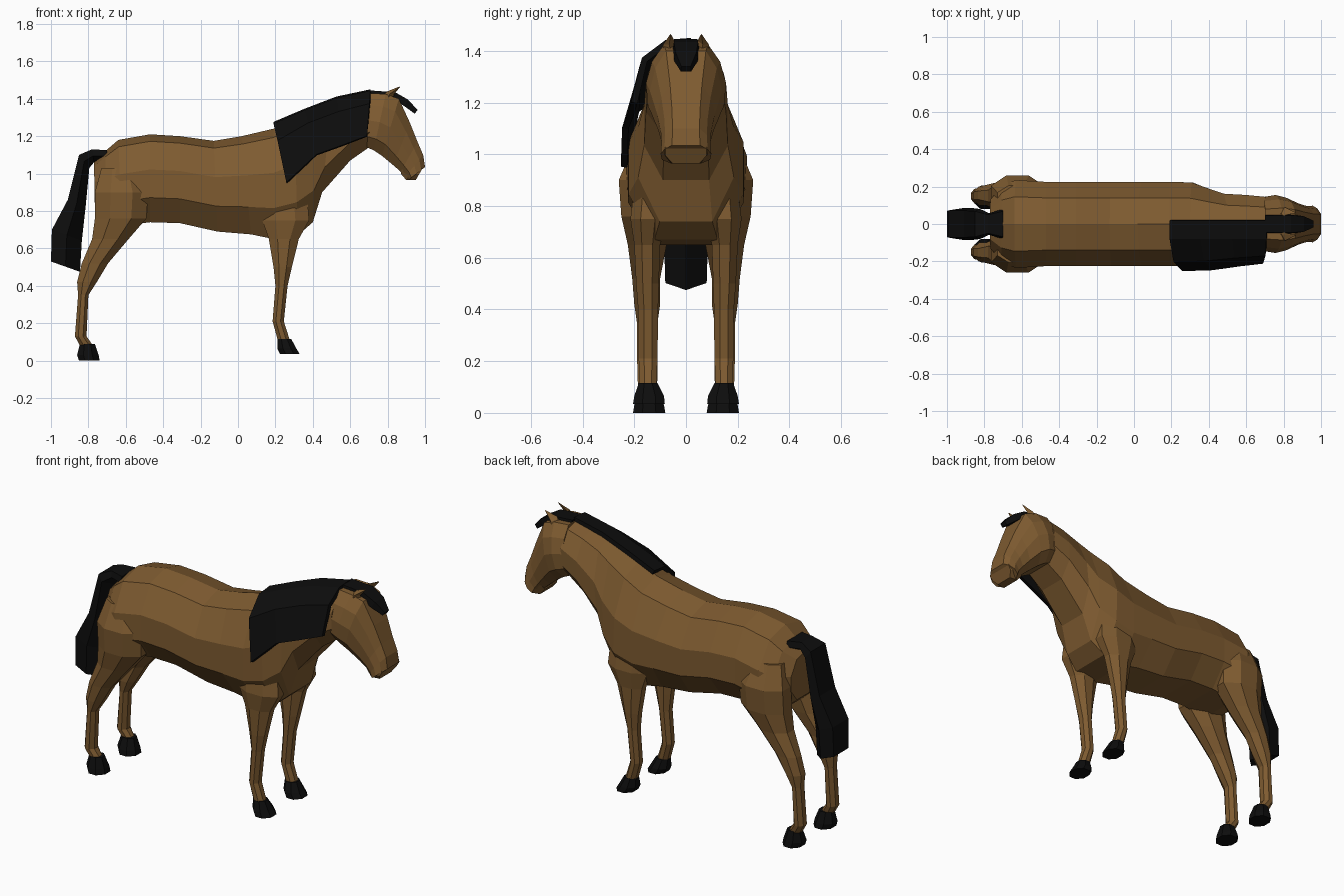
import bpy, bmesh, math


def material(name, rgb):
    m = bpy.data.materials.new(name)
    m.diffuse_color = (*rgb, 1)
    return m


COAT = material("bay_coat", (0.21, 0.105, 0.03))
HAIR = material("black_hair", (0.004, 0.004, 0.004))


def loft(name, rings, mat, mirror=False):
    """Skin a list of equal-length closed rings and cap both ends."""
    bm = bmesh.new()
    vs = [[bm.verts.new(p) for p in r] for r in rings]
    n = len(vs[0])
    for a, b in zip(vs, vs[1:]):
        for i in range(n):
            j = (i + 1) % n
            bm.faces.new((a[i], a[j], b[j], b[i]))
    bm.faces.new(vs[0])
    bm.faces.new(vs[-1])
    bmesh.ops.recalc_face_normals(bm, faces=bm.faces)
    return finish(name, bm, mat, mirror)


def finish(name, bm, mat, mirror=False):
    me = bpy.data.meshes.new(name)
    bm.to_mesh(me)
    bm.free()
    me.materials.append(mat)
    ob = bpy.data.objects.new(name, me)
    bpy.context.collection.objects.link(ob)
    if mirror:
        mod = ob.modifiers.new("mirror", 'MIRROR')
        mod.use_axis = (False, True, False)
    return ob


def spine_rings(stations, profile):
    """Symmetric rings from (top x, top z, bottom x, bottom z, half width)."""
    out = []
    for xt, zt, xb, zb, w in stations:
        half = [(xt + (xb - xt) * t, w * f, zt + (zb - zt) * t) for t, f in profile]
        out.append(half + [(x, -y, z) for x, y, z in reversed(half) if y > 0])
    return out


def limb_rings(stations, sides=8):
    """Chamfered boxes from (z, x0, x1, y0, y1), heel/toe slope in x."""
    out = []
    for z, x0, x1, y0, y1 in stations:
        cx, cy, rx, ry = (x0 + x1) / 2, (y0 + y1) / 2, (x1 - x0) / 2, (y1 - y0) / 2
        k = 1 / math.cos(math.pi / sides)
        out.append([(cx + k * rx * math.cos(a), cy + k * ry * math.sin(a), z)
                    for a in [(i + 0.5) * 2 * math.pi / sides for i in range(sides)]])
    return out


# Body and neck
BODY = [(0, 0), (0.08, 0.62), (0.40, 1), (0.72, 1), (1, 0.55), (1, 0)]
loft("body", spine_rings([
    (-0.77, 1.06, -0.765, 0.80, 0.13),
    (-0.71, 1.12, -0.70, 0.74, 0.205),
    (-0.64, 1.18, -0.62, 0.72, 0.235),
    (-0.47, 1.21, -0.47, 0.74, 0.225),
    (-0.31, 1.20, -0.31, 0.735, 0.225),
    (-0.13, 1.175, -0.11, 0.69, 0.225),
    (0.02, 1.20, 0.07, 0.675, 0.225),
    (0.19, 1.24, 0.19, 0.65, 0.225),
    (0.30, 1.30, 0.32, 0.67, 0.222),
    (0.42, 1.35, 0.40, 0.74, 0.185),
    (0.50, 1.38, 0.45, 0.90, 0.162),
    (0.60, 1.41, 0.60, 1.07, 0.155),
    (0.71, 1.435, 0.70, 1.14, 0.145)], BODY), COAT)

# Head, tapering to the muzzle
HEAD = [(0, 0.55), (0.22, 0.85), (0.5, 1), (0.8, 0.95), (1, 0.6)]
loft("head", spine_rings([
    (0.70, 1.43, 0.69, 1.14, 0.145),
    (0.79, 1.425, 0.725, 1.125, 0.155),
    (0.86, 1.40, 0.77, 1.095, 0.14),
    (0.92, 1.27, 0.83, 1.045, 0.112),
    (0.96, 1.17, 0.87, 1.01, 0.098),
    (0.99, 1.10, 0.895, 0.985, 0.095),
    (1.00, 1.035, 0.91, 0.965, 0.098)], HEAD), COAT)

# Lower lip under the muzzle
loft("lower_lip", spine_rings([
    (0.89, 1.08, 0.87, 1.0, 0.085),
    (0.95, 1.05, 0.90, 0.965, 0.09),
    (0.985, 1.025, 0.95, 0.965, 0.08)],
    [(0, 1), (0.5, 1), (1, 0.65)]), COAT)

# Ears
loft("ears", [
    [(0.74, 0.055, 1.39), (0.79, 0.095, 1.37), (0.83, 0.06, 1.40), (0.78, 0.035, 1.415)],
    [(0.79, 0.055, 1.43), (0.81, 0.088, 1.425), (0.835, 0.065, 1.425), (0.80, 0.045, 1.44)],
    [(0.862, 0.06, 1.465), (0.864, 0.062, 1.463), (0.866, 0.06, 1.462), (0.864, 0.058, 1.464)],
], COAT, mirror=True)

# Front legs
loft("front_legs", limb_rings([
    (0.88, 0.12, 0.37, 0.08, 0.20),
    (0.75, 0.13, 0.38, 0.08, 0.215),
    (0.65, 0.165, 0.325, 0.10, 0.20),
    (0.50, 0.19, 0.288, 0.105, 0.193),
    (0.40, 0.20, 0.265, 0.108, 0.185),
    (0.21, 0.185, 0.245, 0.11, 0.183),
    (0.10, 0.215, 0.28, 0.115, 0.18)]), COAT, mirror=True)

# Hind legs: haunch, hock, cannon
loft("hind_legs", limb_rings([
    (1.03, -0.73, -0.53, 0.08, 0.205),
    (0.90, -0.765, -0.48, 0.07, 0.26),
    (0.76, -0.765, -0.49, 0.06, 0.25),
    (0.65, -0.78, -0.585, 0.075, 0.225),
    (0.52, -0.835, -0.695, 0.10, 0.208),
    (0.42, -0.86, -0.755, 0.10, 0.20),
    (0.35, -0.855, -0.80, 0.11, 0.19),
    (0.13, -0.872, -0.81, 0.11, 0.188),
    (0.08, -0.845, -0.775, 0.118, 0.18)]), COAT, mirror=True)

# Hooves
loft("front_hooves", limb_rings([
    (0.115, 0.21, 0.285, 0.11, 0.183),
    (0.065, 0.21, 0.312, 0.085, 0.20),
    (0.035, 0.225, 0.33, 0.082, 0.205)]), HAIR, mirror=True)
loft("hind_hooves", limb_rings([
    (0.09, -0.845, -0.765, 0.11, 0.183),
    (0.03, -0.86, -0.745, 0.085, 0.20),
    (0.0, -0.85, -0.74, 0.08, 0.205)]), HAIR, mirror=True)

# Tail, arching from the croup
loft("tail", spine_rings([
    (-0.70, 1.125, -0.70, 1.06, 0.08),
    (-0.78, 1.13, -0.77, 1.06, 0.058),
    (-0.85, 1.10, -0.795, 1.03, 0.08),
    (-0.91, 0.86, -0.815, 0.82, 0.085),
    (-0.995, 0.70, -0.835, 0.64, 0.085),
    (-1.00, 0.53, -0.845, 0.475, 0.08)],
    [(0, 0.85), (0.5, 1), (1, 0)]), HAIR)

# Forelock over the brow
loft("forelock", spine_rings([
    (0.70, 1.445, 0.71, 1.41, 0.05),
    (0.84, 1.435, 0.83, 1.40, 0.052),
    (0.91, 1.395, 0.89, 1.36, 0.045),
    (0.96, 1.34, 0.945, 1.32, 0.02)], [(0, 0.9), (1, 1)]), HAIR)

# Mane, a thick sheet falling over one side of the neck
bm = bmesh.new()
cols = []
for x, zt, xb, zb, yb in [(0.195, 1.265, 0.26, 0.95, -0.24),
                          (0.36, 1.335, 0.42, 1.10, -0.235),
                          (0.53, 1.40, 0.56, 1.15, -0.215),
                          (0.71, 1.438, 0.69, 1.20, -0.20)]:
    pts = [(0, 0.02, 0), (0, -0.075, 0.03), (0.3, 0.8 * yb, 0.3), (1, yb, 1)]
    cols.append([bm.verts.new((x + (xb - x) * t, y, zt + (zb - zt) * s)) for t, y, s in pts])
for a, b in zip(cols, cols[1:]):
    for i in range(3):
        bm.faces.new((a[i], a[i + 1], b[i + 1], b[i]))
mane = finish("mane", bm, HAIR)
sol = mane.modifiers.new("thickness", 'SOLIDIFY')
sol.thickness, sol.offset = 0.025, 0
